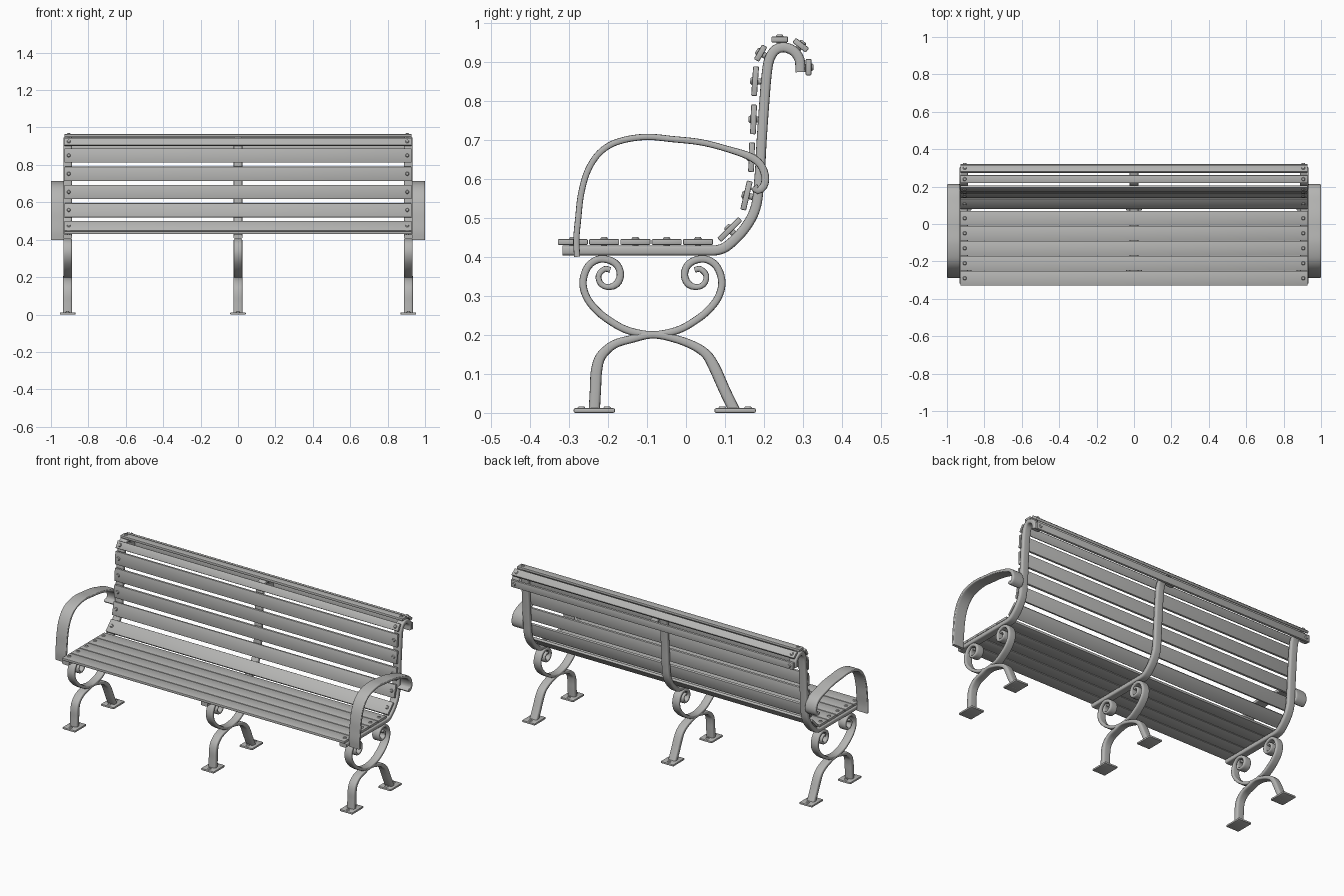
import bpy, bmesh, math
from mathutils import Vector, Matrix

if "Cube" in bpy.data.objects:
    bpy.data.objects.remove(bpy.data.objects["Cube"])

metal = bpy.data.materials.new("grey metal")
metal.diffuse_color = (0.46, 0.46, 0.45, 1)
metal.use_nodes = True
metal.node_tree.nodes["Principled BSDF"].inputs["Base Color"].default_value = metal.diffuse_color


def add_object(name, bm, x=0.0, angle=35):
    bmesh.ops.recalc_face_normals(bm, faces=bm.faces)
    me = bpy.data.meshes.new(name)
    bm.to_mesh(me)
    bm.free()
    me.materials.append(metal)
    me.shade_smooth()
    me.set_sharp_from_angle(angle=math.radians(angle))
    ob = bpy.data.objects.new(name, me)
    ob.location.x = x
    bpy.context.collection.objects.link(ob)
    return ob


def smooth_path(pts, step=0.009):
    """Chord-length spline through (y, z, half thickness) points."""
    p = [Vector(q) for q in pts]
    t = [0.0]
    for a, b in zip(p, p[1:]):
        t.append(t[-1] + (b.xy - a.xy).length)
    n = len(p)
    m = [(p[min(i + 1, n - 1)] - p[max(i - 1, 0)]) / (t[min(i + 1, n - 1)] - t[max(i - 1, 0)])
         for i in range(n)]
    out = []
    for i in range(n - 1):
        h = t[i + 1] - t[i]
        k = max(2, min(10, round(h / step)))
        for j in range(k):
            s = j / k
            out.append((2*s**3 - 3*s**2 + 1) * p[i] + (s**3 - 2*s**2 + s) * h * m[i]
                       + (3*s**2 - 2*s**3) * p[i + 1] + (s**3 - s**2) * h * m[i + 1])
    return out + [p[-1]]


def sweep(name, pts, width, x, power=0.45):
    """Rounded flat bar swept along a path in the YZ plane."""
    path = smooth_path(pts)
    bm = bmesh.new()
    rings = []
    sgn = lambda v: math.copysign(abs(v) ** power, v)
    angles = [2 * math.pi * (i + 0.5) / 16 for i in range(16)]
    for i, p in enumerate(path):
        d = (path[min(i + 1, len(path) - 1)] - path[max(i - 1, 0)]).xy.normalized()
        ring = []
        for a in angles:
            o = sgn(math.sin(a)) * p.z
            ring.append(bm.verts.new((sgn(math.cos(a)) * width / 2, p.x - d.y * o, p.y + d.x * o)))
        rings.append(ring)
    for r, s in zip(rings, rings[1:]):
        for i in range(16):
            j = (i + 1) % 16
            bm.faces.new((r[i], r[j], s[j], s[i]))
    bm.faces.new(rings[0])
    bm.faces.new(rings[-1])
    return add_object(name, bm, x, 50)


def box(size, bevel, matrix):
    bm = bmesh.new()
    bmesh.ops.create_cube(bm, size=1, matrix=Matrix.Diagonal((*size, 1)))
    bmesh.ops.bevel(bm, geom=bm.edges[:], offset=bevel, segments=2, profile=0.5, affect='EDGES')
    bm.transform(matrix)
    return bm


def add_bolt(bm, matrix, shaft):
    """Domed head above local z = 0 with a shaft below it."""
    bmesh.ops.create_cone(bm, cap_ends=True, segments=12, radius1=0.011, radius2=0.007, depth=0.006,
                          matrix=matrix @ Matrix.Translation((0, 0, 0.002)))
    bmesh.ops.create_cone(bm, cap_ends=True, segments=12, radius1=0.008, radius2=0.008, depth=shaft,
                          matrix=matrix @ Matrix.Translation((0, 0, -shaft / 2)))


# Profiles as (y, z); thickness is appended below
seat_back = [(-.317, .416), (-.2, .416), (-.05, .416), (.05, .416), (.08, .417), (.105, .427),
             (.15, .472), (.178, .525), (.188, .6), (.194, .7), (.201, .8), (.207, .87),
             (.214, .907), (.229, .93), (.25, .937), (.276, .927), (.291, .905), (.293, .873)]
scroll = [(.108, .366), (.122, .369), (.138, .352), (.132, .330), (.113, .322), (.092, .330),
          (.082, .353), (.090, .378), (.112, .392), (.140, .393), (.165, .375), (.178, .335),
          (.168, .295), (.138, .258), (.100, .230), (.070, .214), (.035, .204)]
legs = [(-.235, .006), (-.232, .06), (-.229, .11), (-.218, .145), (-.185, .175), (-.14, .189),
        (-.086, .2), (-.032, .191), (.02, .172), (.052, .15), (.072, .118), (.098, .06), (.124, .006)]
arm = [(-.279, .400), (-.281, .444), (-.276, .5), (-.269, .56), (-.252, .62), (-.222, .666),
       (-.18, .693), (-.107, .707), (-.03, .701), (.04, .693), (.11, .675), (.165, .656),
       (.191, .636), (.203, .605), (.199, .581), (.184, .570), (.174, .580)]
MID = -.086

bowl = [(MID - d, z, .0075 if i < 5 else .0095) for i, (d, z) in enumerate(scroll)]
bowl += [(MID, .2, .0095)] + [(2 * MID - y, z, t) for y, z, t in reversed(bowl)]
leg_path = [(y, z, .0095 + .005 * min(1, max(0, (.2 - z) / .08))) for y, z in legs]

# Three cast frames with scrolls, legs and feet
for side, x in (("left", -.911), ("middle", 0), ("right", .911)):
    sweep(f"{side}_seat_and_back_frame", [(y, z, .013) for y, z in seat_back], .046, x)
    sweep(f"{side}_scroll", bowl, .046, x)
    sweep(f"{side}_legs", leg_path, .048, x)
    for end, y in (("front", -.235), ("rear", .126)):
        add_object(f"{side}_{end}_foot",
                   box((.084, .106, .012), .004, Matrix.Translation((0, y, .006))), x)
        bolts = bmesh.new()
        for dy in (-.033, .033):
            add_bolt(bolts, Matrix.Translation((0, y + dy, .012)), .008)
        add_object(f"{side}_{end}_foot_bolts", bolts, x)

# Curved armrests outside the end frames
for side, s in (("left", -1), ("right", 1)):
    sweep(f"{side}_armrest", [(y, z, .008 + .002 * (y > .15)) for y, z in arm], .071, s * .9645, .3)

# Slats: centre y, centre z, width, tilt in degrees
slats = [(-.290 + .0802 * i, .438, .077, 0) for i in range(5)]
slats += [(.112, .470, .076, 45), (.155, .557, .076, 77), (.168, .655, .076, 88),
          (.173, .752, .076, 88), (.177, .850, .076, 86),
          (.191, .922, .043, 60), (.240, .957, .043, 0), (.294, .942, .043, -38), (.314, .886, .042, -90)]
bolts = bmesh.new()
for i, (y, z, w, tilt) in enumerate(slats):
    m = Matrix.Translation((0, y, z)) @ Matrix.Rotation(math.radians(tilt), 4, 'X')
    add_object(f"{'seat' if i < 5 else 'back'}_slat_{i + 1}", box((1.856, w, .015), .003, m))
    for x in (-.905, .905):
        add_bolt(bolts, m @ Matrix.Translation((x, 0, .0075)), .024)
add_object("slat_bolts", bolts)
